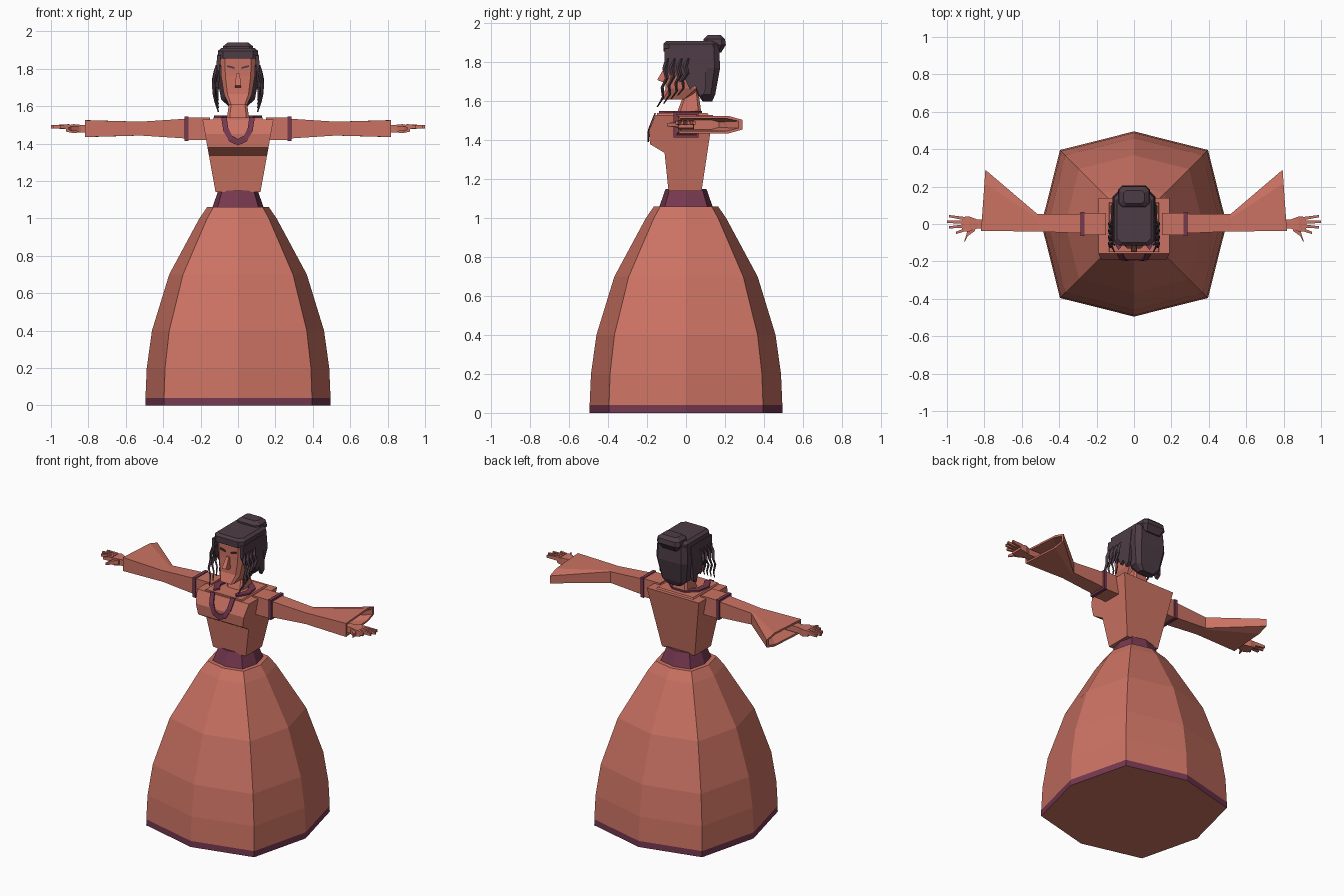
import bpy, bmesh
from math import sin, cos, pi, radians

if "Cube" in bpy.data.objects:
    bpy.data.objects.remove(bpy.data.objects["Cube"])


def material(name, red, green, blue):
    mat = bpy.data.materials.new(name)
    mat.use_nodes = True
    mat.diffuse_color = (red, green, blue, 1)
    mat.node_tree.nodes["Principled BSDF"].inputs["Base Color"].default_value = mat.diffuse_color
    return mat


CLAY = material("warm clay", 0.6, 0.17, 0.125)
PLUM = material("plum trim", 0.18, 0.04, 0.08)
HAIR = material("dark hair", 0.075, 0.045, 0.06)
ARM_Z = 1.48
SHOULDER_Z = 1.53
WAIST_Z = 1.14


def loft(name, rings, mat, side=1):
    """Skin a row of equal rings and cap both ends; side=-1 flips in x."""
    bm = bmesh.new()
    rows = [[bm.verts.new((x * side, y, z)) for x, y, z in ring] for ring in rings]
    for lower, upper in zip(rows, rows[1:]):
        for i in range(len(lower)):
            bm.faces.new((lower[i - 1], lower[i], upper[i], upper[i - 1]))
    bm.faces.new(rows[0])
    bm.faces.new(rows[-1])
    bmesh.ops.recalc_face_normals(bm, faces=bm.faces)
    mesh = bpy.data.meshes.new(name)
    bm.to_mesh(mesh)
    bm.free()
    mesh.materials.append(mat)
    obj = bpy.data.objects.new(name, mesh)
    bpy.context.collection.objects.link(obj)
    return obj


def octagon(radius, z):
    """Eight-sided ring whose corners are pushed out towards a square."""
    ring = []
    for i in range(8):
        reach = radius * (1.13 if i % 2 else 1)
        ring.append((reach * cos(i * pi / 4), reach * sin(i * pi / 4), z))
    return ring


def slab(z, width, front, back):
    """Level rectangle."""
    return [(-width, front, z), (width, front, z), (width, back, z), (-width, back, z)]


def rounded(z, width, front, back):
    """Level rectangle with cut corners."""
    cut = width / 4
    inner = width - cut
    return [(-inner, front, z), (inner, front, z), (width, front + cut, z),
            (width, back - cut, z), (inner, back, z), (-inner, back, z),
            (-width, back - cut, z), (-width, front + cut, z)]


def upright(x, y, depth, height, z=ARM_Z):
    """Rectangle across the arm, given by its centre and half sizes."""
    return [(x, y - depth, z - height), (x, y - depth, z + height),
            (x, y + depth, z + height), (x, y + depth, z - height)]


# Bell skirt with a plum hem, and the waistband
SKIRT_TOP = 1.06
skirt = loft("skirt", [octagon(0.165 + 0.33 * (1 - (z / SKIRT_TOP) ** 2.3), z)
                       for z in (0, 0.04, 0.2, 0.4, 0.7, 1, SKIRT_TOP)], CLAY)
skirt.data.materials.append(PLUM)
for face in skirt.data.polygons:
    if face.center.z < 0.04 and abs(face.normal.z) < 0.5:
        face.material_index = 1
loft("waistband", [octagon(0.14, SKIRT_TOP - 0.01), octagon(0.105, WAIST_Z + 0.01)], PLUM)


# Bodice widening evenly to the shoulders, with a projecting bust
def bodice_ring(z, front):
    rise = z - WAIST_Z
    return slab(z, 0.12 + 0.18 * rise, front, 0.08 + 0.15 * rise)


loft("bodice", [bodice_ring(WAIST_Z, -0.09), bodice_ring(1.335, -0.11), bodice_ring(1.38, -0.185),
                bodice_ring(1.45, -0.19), bodice_ring(SHOULDER_Z, -0.157)], CLAY)
loft("shoulder_yoke", [slab(SHOULDER_Z - 0.01, 0.14, -0.15, 0.12),
                       slab(SHOULDER_Z + 0.01, 0.13, -0.15, 0.11)], CLAY)
loft("neck", [rounded(SHOULDER_Z, 0.06, -0.05, 0.08), rounded(1.64, 0.045, -0.01, 0.065),
              rounded(1.7, 0.045, -0.01, 0.065)], CLAY)


# Curved trim hanging on the bust, and a flat collar behind the neck
def trim_point(angle, width, drop, lift):
    z = SHOULDER_Z + 0.01 - drop * sin(angle)
    bust = -0.19 + 0.4 * max(0, z - 1.45)
    return (width * cos(angle), bust - lift, z)


def trim_ring(angle):
    outer, inner = (0.09, 0.15), (0.06, 0.115)
    return [trim_point(angle, *outer, 0.008), trim_point(angle, *inner, 0.008),
            trim_point(angle, *inner, 0), trim_point(angle, *outer, 0)]


def collar_ring(angle):
    return [(reach * cos(angle), reach * sin(angle) - 0.04, SHOULDER_Z + lift)
            for reach, lift in ((0.09, 0), (0.09, 0.02), (0.13, 0.02), (0.13, 0))]


loft("neckline_trim", [trim_ring(i * pi / 6) for i in range(7)], PLUM)
loft("collar", [collar_ring(radians(angle)) for angle in range(-50, 240, 40)], PLUM)


def cuff(x, front, back, height):
    """Sleeve ring that slants and thins towards its trailing back edge."""
    middle = front + (back - front) * 0.78
    thin = height * 0.55 if back > 0.1 else height
    slant = 0.07
    return [(x - slant * y, y, ARM_Z + level) for y, level in (
        (front, -height), (front, height), (middle, height),
        (back, thin), (back, -thin), (middle, -height))]


for side, tag in ((1, "left"), (-1, "right")):
    # Upper sleeve, arm band and flared sleeve with a hollow opening
    loft(tag + "_upper_sleeve", [upright(x, 0, 0.06, 0.06) for x in (0.15, 0.28)], CLAY, side)
    loft(tag + "_arm_band", [upright(x, 0, 0.065, 0.065) for x in (0.265, 0.287)], PLUM, side)
    loft(tag + "_flared_sleeve", [
        cuff(0.27, -0.05, 0.055, 0.053), cuff(0.52, -0.04, 0.053, 0.037),
        cuff(0.815, -0.037, 0.29, 0.045), cuff(0.815, -0.028, 0.27, 0.033),
        cuff(0.72, -0.025, 0.17, 0.025)], CLAY, side)

    # Hand with four spread fingers and a thumb
    loft(tag + "_palm", [upright(0.71, 0, 0.025, 0.02), upright(0.84, 0, 0.025, 0.02),
                         upright(0.88, 0, 0.04, 0.024), upright(0.92, 0, 0.038, 0.016)],
         CLAY, side)
    for i in range(4):
        tip_x = 1 - 0.012 * (i - 1) ** 2
        loft(f"{tag}_finger_{i + 1}", [
            upright(0.9, 0.028 - 0.019 * i, 0.009, 0.014, ARM_Z + 0.01),
            upright(tip_x, 0.042 - 0.03 * i, 0.006, 0.008, ARM_Z + 0.01)], CLAY, side)
    loft(tag + "_thumb", [upright(0.85, -0.025, 0.012, 0.015), upright(0.89, -0.05, 0.015, 0.012),
                          upright(0.905, -0.09, 0.006, 0.008)], CLAY, side)

    # Slanted brow plate
    loft(tag + "_brow", [upright(x, -0.104, 0.004, 0.005, 1.8 + x / 4)
                         for x in (0.02, 0.058)], HAIR, side)

    # Side hair with a ragged, falling lower edge
    edge = [(0.11, 1.87), (-0.11, 1.87)]
    for i in range(9):
        ragged = 0.02 * (-1) ** i
        edge.append((-0.11 + 0.026 * i, 1.77 - 0.018 * i + ragged))
    loft(tag + "_side_hair", [[(x + (1.87 - z) * 0.06, y, z) for y, z in edge]
                              for x in (0.092, 0.112)], HAIR, side)

    # Loose tapering locks that bow outwards
    for lock in range(4):
        rings = []
        for step in range(6):
            t = step / 5
            x = 0.105 + 0.025 * sin(pi * t)
            y = -0.1 + 0.035 * lock - 0.04 * t * t + 0.008 * (-1) ** step
            z = 1.82 - (0.25 - 0.02 * lock) * t
            r = 0.014 - 0.01 * t
            rings.append([(x - r, y, z), (x, y - r, z), (x + r, y, z), (x, y + r, z)])
        loft(f"{tag}_loose_lock_{lock + 1}", rings, HAIR, side)

# Head and pointed nose
loft("head", [rounded(1.61, 0.05, -0.13, 0), rounded(1.665, 0.075, -0.105, 0.07),
              rounded(1.76, 0.09, -0.1, 0.12), rounded(1.88, 0.095, -0.1, 0.13)], CLAY)
loft("nose", [slab(1.7, 0.016, -0.125, -0.09), slab(1.71, 0.016, -0.148, -0.09),
              slab(1.775, 0.009, -0.11, -0.09)], CLAY)

# Hair crown, back mass and bun
loft("hair_crown", [rounded(1.855, 0.108, -0.115, 0.165), rounded(1.895, 0.108, -0.115, 0.165),
                    rounded(1.91, 0.09, -0.1, 0.15)], HAIR)
loft("back_hair", [rounded(1.6, 0.05, 0.085, 0.135), rounded(1.635, 0.09, 0.06, 0.15),
                   rounded(1.77, 0.115, 0.02, 0.175), rounded(1.88, 0.108, 0.02, 0.17)], HAIR)
loft("hair_bun", [rounded(1.85, 0.06, 0.1, 0.18), rounded(1.89, 0.085, 0.09, 0.205),
                  rounded(1.92, 0.08, 0.09, 0.2), rounded(1.94, 0.055, 0.11, 0.18)], HAIR)
